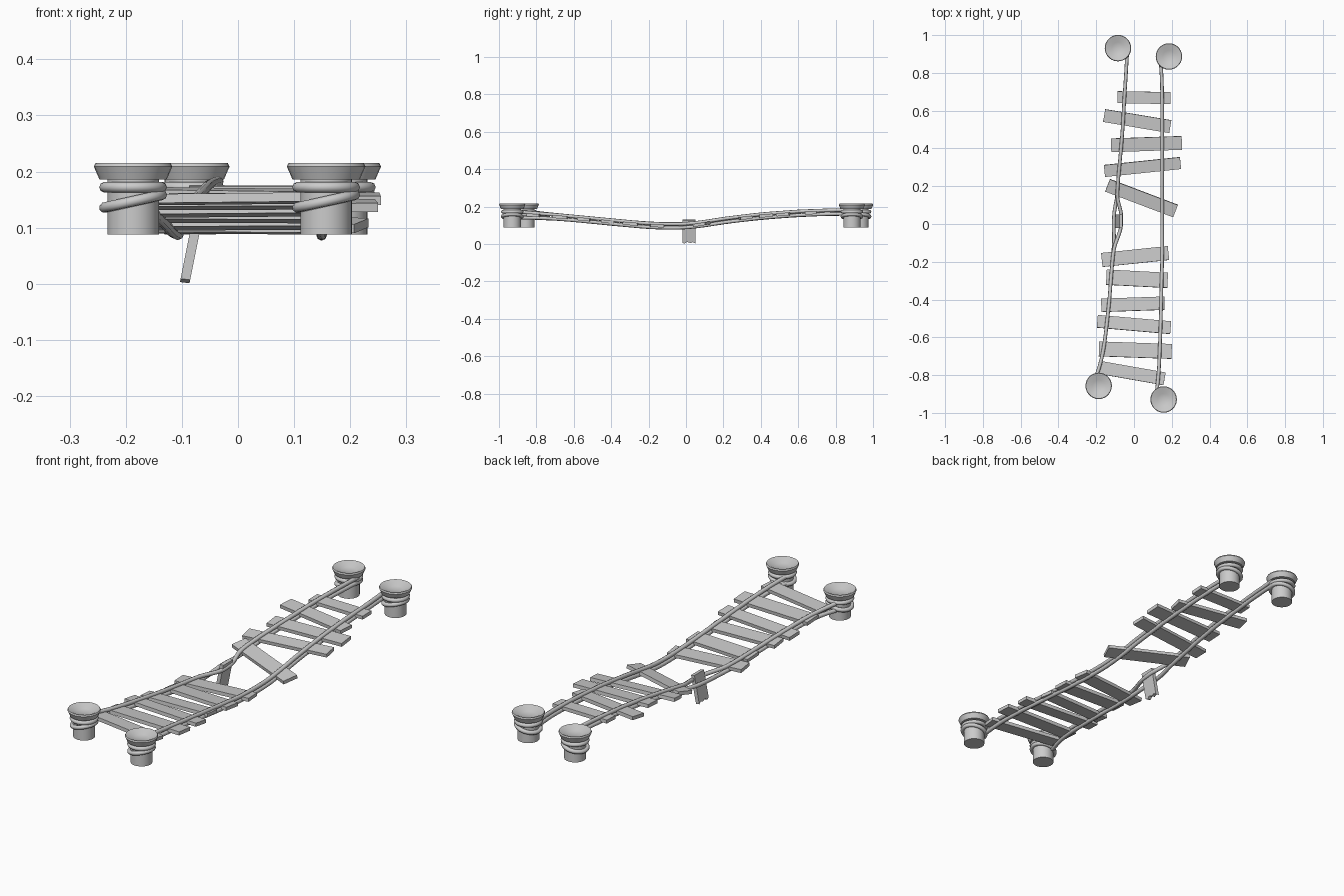
import bpy, bmesh, math
from mathutils import Matrix, Vector

if "Cube" in bpy.data.objects:
    bpy.data.objects.remove(bpy.data.objects["Cube"])

# Sagging height of the bridge deck along y
SAG = [(-1, .158), (-.85, .155), (-.7, .146), (-.55, .132), (-.4, .117), (-.2, .099), (-.1, .096),
       (0, .097), (.08, .105), (.2, .125), (.4, .149), (.6, .164), (.8, .171), (1, .171)]


def sag(y):
    for (y0, z0), (y1, z1) in zip(SAG, SAG[1:]):
        if y <= y1:
            return z0 + (z1 - z0) * (y - y0) / (y1 - y0)
    return SAG[-1][1]


def add_mesh(name, bm):
    bmesh.ops.recalc_face_normals(bm, faces=bm.faces)
    me = bpy.data.meshes.new(name)
    bm.to_mesh(me)
    bm.free()
    ob = bpy.data.objects.new(name, me)
    bpy.context.collection.objects.link(ob)
    return ob


def add_tube(name, pts, r, cyclic=False):
    cu = bpy.data.curves.new(name, 'CURVE')
    cu.dimensions = '3D'
    cu.bevel_depth = r
    cu.bevel_resolution = 2
    cu.use_fill_caps = True
    cu.resolution_u = 5
    sp = cu.splines.new('NURBS')
    sp.points.add(len(pts) - 1)
    for p, co in zip(sp.points, pts):
        p.co = (*co, 1)
    sp.order_u = 3
    sp.use_cyclic_u = cyclic
    sp.use_endpoint_u = not cyclic
    ob = bpy.data.objects.new(name, cu)
    bpy.context.collection.objects.link(ob)
    return ob


# Posts: turned bollard with a flared, dished cap
PROFILE = [(0, .088), (.046, .088), (.046, .186), (.060, .186), (.070, .209),
           (.067, .215), (.060, .214), (.032, .199), (0, .197)]


def add_post(name, x, y):
    bm = bmesh.new()
    vs = [bm.verts.new((r, 0, z)) for r, z in PROFILE]
    es = [bm.edges.new(e) for e in zip(vs, vs[1:])]
    bmesh.ops.spin(bm, geom=vs + es, axis=(0, 0, 1), cent=(0, 0, 0),
                   angle=math.tau, steps=28, use_duplicate=False)
    bmesh.ops.remove_doubles(bm, verts=bm.verts, dist=1e-5)
    ob = add_mesh(name, bm)
    ob.location = (x, y, 0)
    bpy.ops.object.select_all(action='DESELECT')
    ob.select_set(True)
    bpy.context.view_layer.objects.active = ob
    bpy.ops.object.shade_smooth_by_angle(angle=math.radians(30))
    # Rope coils: one level, one tilted
    for i, (z, tilt) in enumerate([(.172, 0), (.147, .22)]):
        pts = []
        for k in range(16):
            a = math.tau * k / 16
            cx, cy = .052 * math.cos(a), .052 * math.sin(a)
            pts.append((x + cx, y + cy, z + cx * tilt))
        add_tube(f"{name}_coil_{i + 1}", pts, .0095, True)


POSTS = {"back_left_post": (-.085, .931), "back_right_post": (.185, .887),
         "front_left_post": (-.187, -.857), "front_right_post": (.157, -.929)}
for n, (x, y) in POSTS.items():
    add_post(n, x, y)

# Deck planks: x, y, length, width, yaw in degrees
PLANKS = [(.053, .669, .28, .063, -1), (.017, .545, .355, .068, -9.5),
          (.066, .423, .375, .072, 2), (.045, .302, .405, .063, 6),
          (.040, .137, .385, .070, -21), (.006, -.172, .355, .074, 6),
          (.016, -.290, .325, .080, -3), (-.006, -.425, .335, .070, 2),
          (0, -.532, .39, .067, -5), (.007, -.668, .385, .078, -2),
          (-.008, -.790, .345, .068, -10)]
for i, (x, y, l, w, yaw) in enumerate(PLANKS):
    slope = math.atan2(sag(y + .06) - sag(y - .06), .12)
    bm = bmesh.new()
    bmesh.ops.create_cube(bm, size=1, matrix=Matrix.Translation((x, y, sag(y)))
                          @ Matrix.Rotation(slope, 4, 'X')
                          @ Matrix.Rotation(math.radians(yaw), 4, 'Z')
                          @ Matrix.Diagonal((l, w, .016, 1)))
    add_mesh(f"plank_{i + 1}", bm)

# Broken plank hanging between the left ropes, with a jagged lower end
outline = [(-.035, .13), (.035, .13), (.035, .004), (.022, .012), (.008, .006),
           (-.010, .014), (-.022, .003), (-.035, .009)]
bm = bmesh.new()
face = bm.faces.new([bm.verts.new((-.104 + z * .2, .015 + y, z)) for y, z in outline])
ext = bmesh.ops.extrude_face_region(bm, geom=[face])
bmesh.ops.translate(bm, vec=(.017, 0, -.002),
                    verts=[v for v in ext["geom"] if isinstance(v, bmesh.types.BMVert)])
add_mesh("broken_plank", bm)

# Paired ropes above and below the planks: x, y, sideways split, vertical half gap
LEFT = [(-.035, .925, 0, .011), (-.042, .8, 0, .010), (-.052, .65, 0, .010), (-.060, .5, 0, .010),
        (-.073, .35, 0, .010), (-.085, .22, 0, .010), (-.090, .14, 0, .010),
        (-.088, .09, .012, .008), (-.086, .05, .020, .005), (-.088, -.02, .020, .005),
        (-.095, -.07, .010, .008), (-.108, -.13, 0, .010), (-.118, -.24, 0, .010),
        (-.130, -.4, 0, .010), (-.143, -.52, 0, .010), (-.158, -.65, 0, .010),
        (-.180, -.75, 0, .012), (-.200, -.806, 0, .016)]
RIGHT = [(.140, .870, 0, .011), (.146, .8, 0, .010)] + \
        [(.149, y / 10, 0, .010) for y in range(7, -3, -1)] + \
        [(.146, -.3, 0, .010), (.142, -.5, 0, .010), (.137, -.65, 0, .010),
         (.131, -.8, 0, .012), (.119, -.9, 0, .016)]
for side, path in (("left", LEFT), ("right", RIGHT)):
    for level, s in (("upper", 1), ("lower", -1)):
        add_tube(f"{side}_{level}_rope",
                 [(x + s * split, y, sag(y) + s * gap) for x, y, split, gap in path], .0095)
